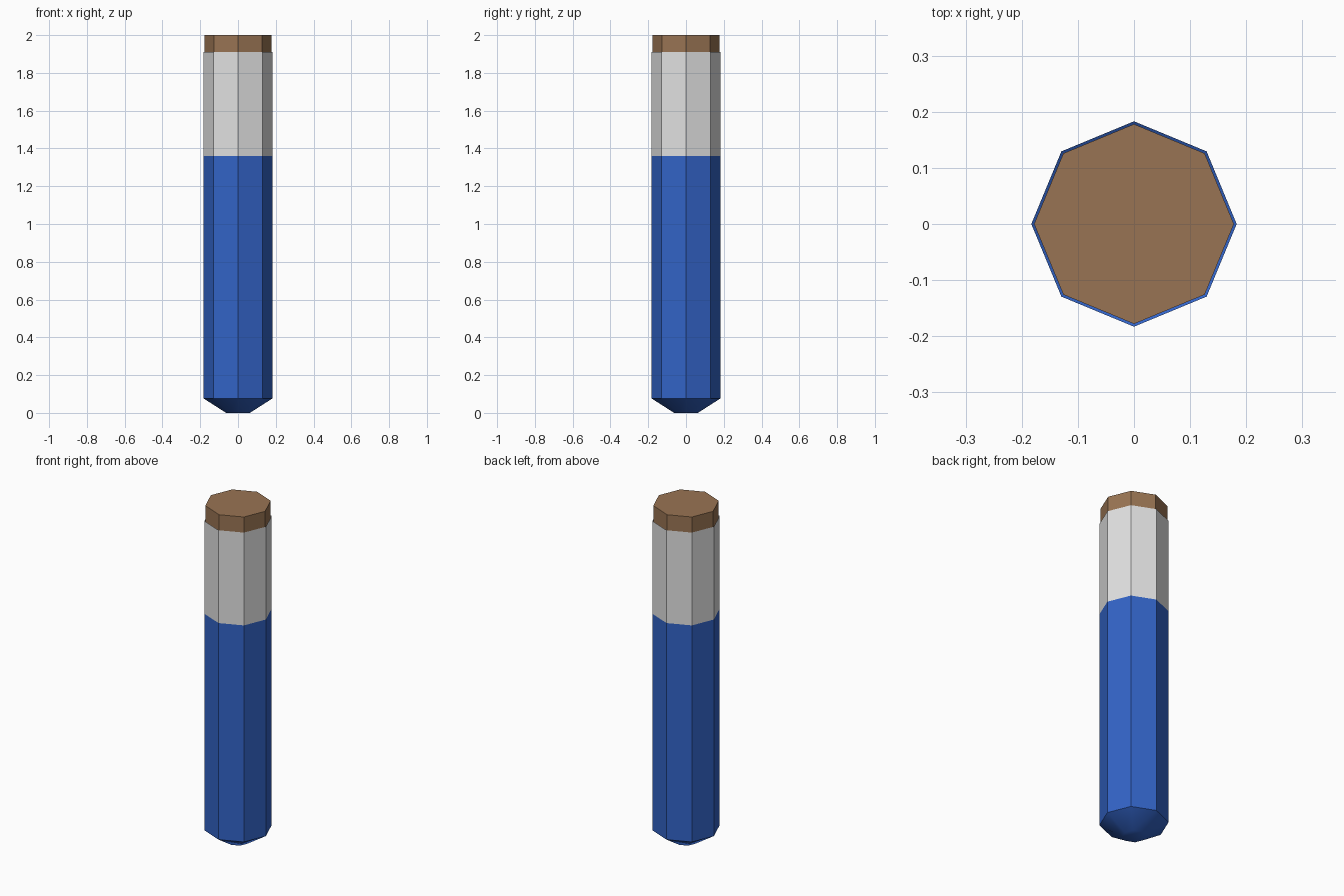
import bpy, bmesh, math

if "Cube" in bpy.data.objects:
    bpy.data.objects.remove(bpy.data.objects["Cube"])


def material(name, srgb):
    m = bpy.data.materials.new(name)
    lin = [((c / 255 + 0.055) / 1.055) ** 2.4 for c in srgb]
    m.diffuse_color = (*lin, 1)
    m.use_nodes = True
    m.node_tree.nodes["Principled BSDF"].inputs["Base Color"].default_value = m.diffuse_color
    return m


BLUE = material("blue paint", (50, 99, 198))
WHITE = material("white band", (225, 225, 225))
BROWN = material("brown stopper", (153, 116, 83))


def octagon_lathe(name, rings, mats, cap_top, rule):
    """Eight-sided body through (radius, z) rings; rule gives each face material and smoothness."""
    bm = bmesh.new()
    loops = [[bm.verts.new((r * math.cos(i * math.pi / 4), r * math.sin(i * math.pi / 4), z))
              for i in range(8)] for r, z in rings]
    for a, b in zip(loops, loops[1:]):
        for i in range(8):
            j = (i + 1) % 8
            bm.faces.new((a[i], a[j], b[j], b[i]))
    bm.faces.new(loops[0][::-1])
    if cap_top:
        bm.faces.new(loops[-1])
    bm.normal_update()
    for f in bm.faces:
        f.material_index, f.smooth = rule(f.calc_center_median().z)
    # keep the edges between smooth and flat faces crisp
    for e in bm.edges:
        e.smooth = all(f.smooth for f in e.link_faces)
    me = bpy.data.meshes.new(name)
    bm.to_mesh(me)
    bm.free()
    for m in mats:
        me.materials.append(m)
    ob = bpy.data.objects.new(name, me)
    bpy.context.collection.objects.link(ob)


# open-topped tube: smooth blunt tip, blue body, white upper band
octagon_lathe("tube", [(0.063, 0), (0.183, 0.077), (0.183, 1.36), (0.183, 1.91)],
              [BLUE, WHITE], False, lambda z: (int(z > 1.36), z < 0.07))

# brown stopper set just inside the tube mouth
octagon_lathe("stopper", [(0.178, 1.82), (0.178, 2.0)], [BROWN], True, lambda z: (0, False))
